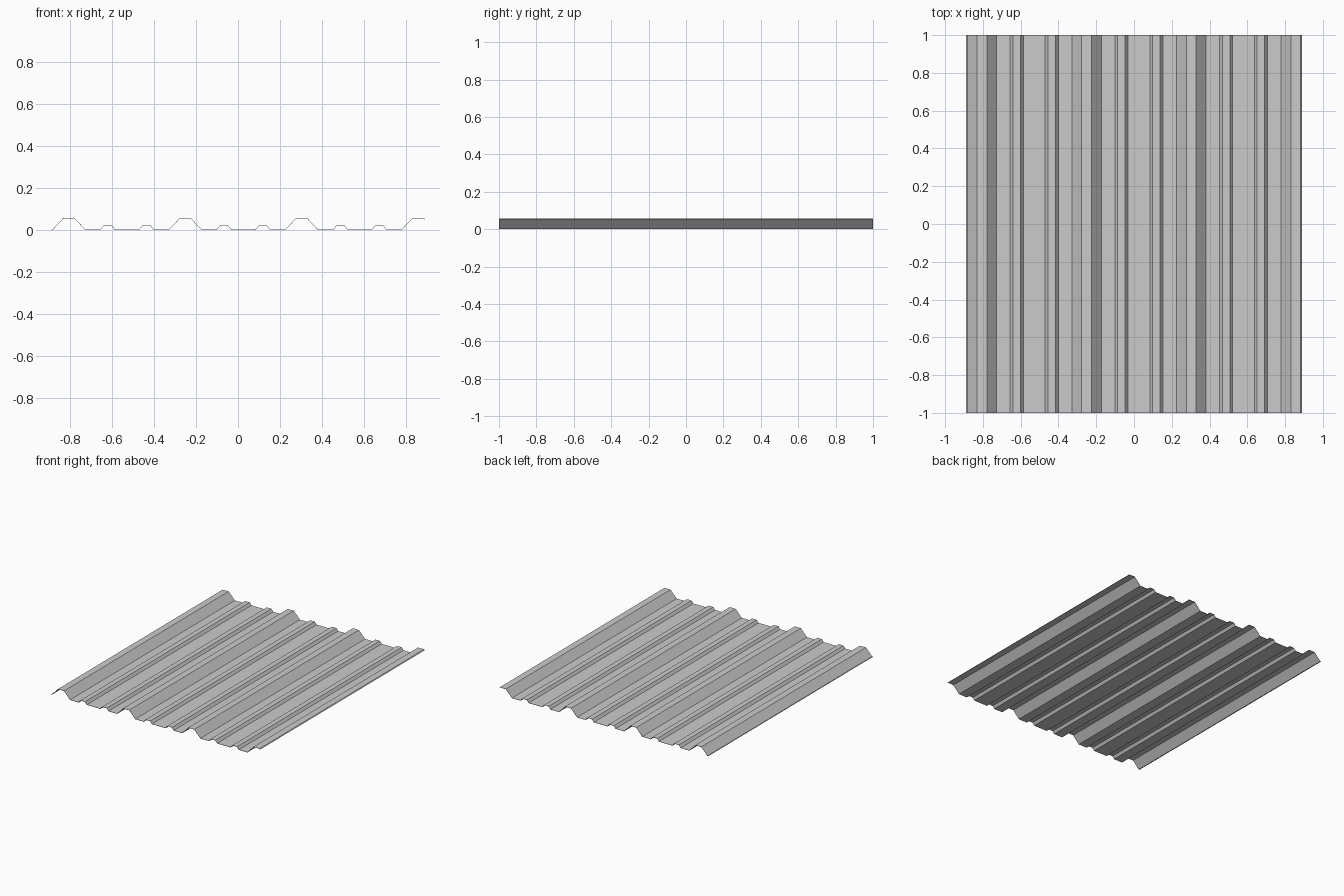
import bpy

if "Cube" in bpy.data.objects:
    bpy.data.objects.remove(bpy.data.objects["Cube"])

PITCH, FIRST = 0.554, -0.805
HALF_LENGTH = 1.0
THICK = 0.002


def rib(centre, foot, crown, height):
    """Trapezoid rib: foot, crown, crown, foot."""
    return [(centre - foot, 0), (centre - crown, height),
            (centre + crown, height), (centre + foot, 0)]


# Cross-section: each bay is a tall rib and two low stiffening ribs
profile = [(-0.889, 0)]
for i in range(3):
    c = FIRST + i * PITCH
    profile += rib(c, 0.077, 0.025, 0.055)
    profile += rib(c + PITCH / 3, 0.034, 0.019, 0.019)
    profile += rib(c + 2 * PITCH / 3, 0.034, 0.019, 0.019)

# Overlap rib on the right edge, cut off just past its crown
profile += rib(FIRST + 3 * PITCH, 0.077, 0.025, 0.055)[:3]
profile.append((0.887, 0.050))

# Extrude the section along the sheet length
n = len(profile)
verts = [(x, y, z) for y in (-HALF_LENGTH, HALF_LENGTH) for x, z in profile]
faces = [(i, i + 1, n + i + 1, n + i) for i in range(n - 1)]
mesh = bpy.data.meshes.new("roof_sheet")
mesh.from_pydata(verts, [], faces)
sheet = bpy.data.objects.new("roof_sheet", mesh)
bpy.context.collection.objects.link(sheet)

# Sheet metal thickness, grown upward from z = 0
solid = sheet.modifiers.new("thickness", 'SOLIDIFY')
solid.thickness = THICK
solid.offset = 1
